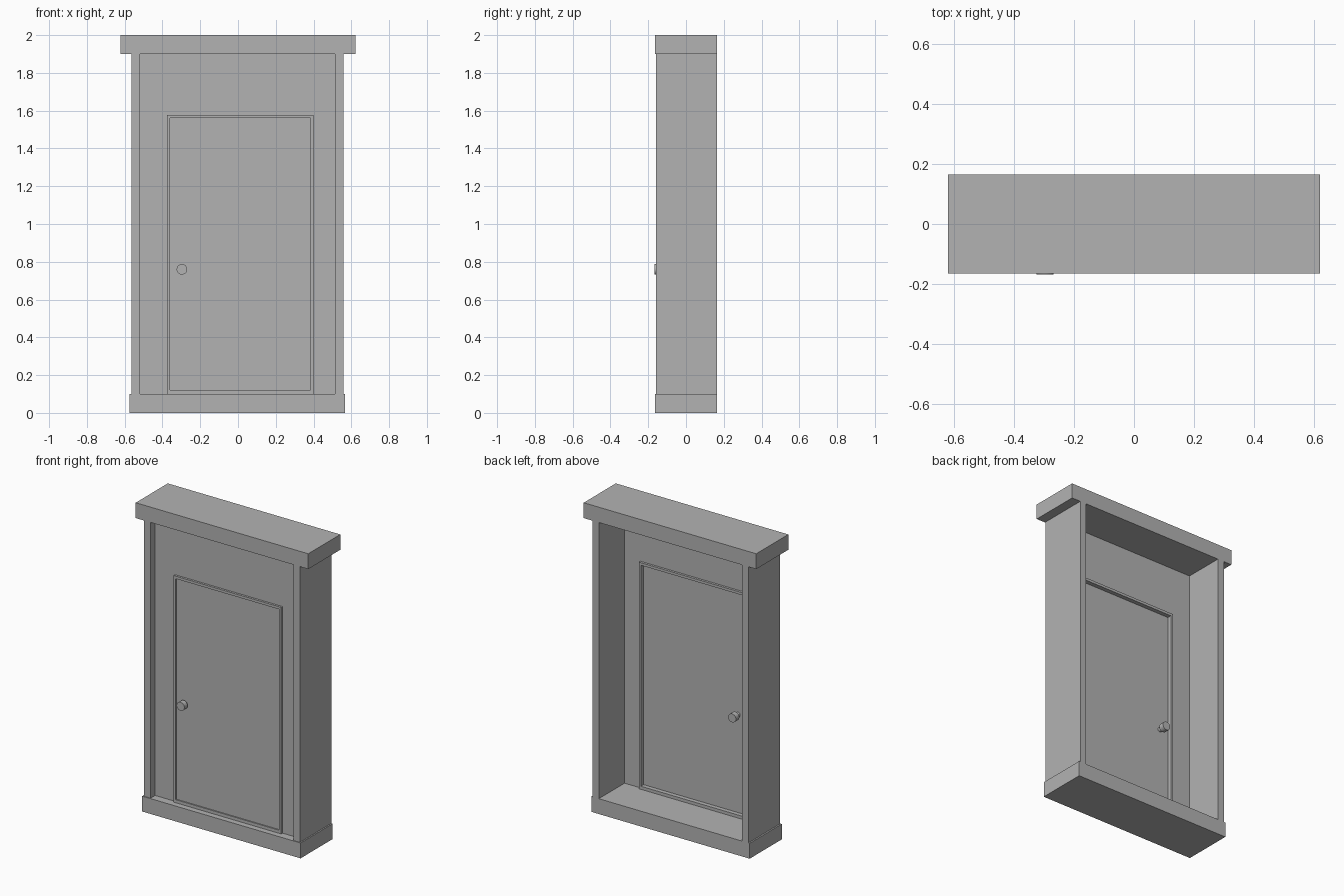
import bpy
import math

default = bpy.data.objects.get("Cube")
if default:
    bpy.data.objects.remove(default, do_unlink=True)

grey = bpy.data.materials.new("plain_grey")
grey.use_nodes = True
colour = (0.45, 0.45, 0.45, 1)
grey.diffuse_color = colour
grey.node_tree.nodes["Principled BSDF"].inputs["Base Color"].default_value = colour


def box(name, x, y, z):
    """Box from (low, high) pairs on each axis."""
    spans = (x, y, z)
    bpy.ops.mesh.primitive_cube_add(size=1, location=[(a + b) / 2 for a, b in spans])
    ob = bpy.context.object
    ob.name = name
    ob.scale = [b - a for a, b in spans]
    bpy.ops.object.transform_apply(location=False, rotation=False, scale=True)
    ob.data.materials.append(grey)


def rod(name, radius, y):
    """Round bar along y at the knob position."""
    bpy.ops.mesh.primitive_cylinder_add(
        vertices=24, radius=radius, depth=y[1] - y[0],
        location=(-0.297, sum(y) / 2, 0.76), rotation=(math.pi / 2, 0, 0))
    ob = bpy.context.object
    ob.name = name
    ob.data.materials.append(grey)
    bpy.ops.object.shade_smooth_by_angle(angle=math.radians(40))


# Surround: sill, lintel and deep side jambs
full = (-0.165, 0.165)
jamb_y = (-0.16, 0.165)
box("base_sill", (-0.575, 0.567), full, (0, 0.1))
box("top_lintel", (-0.622, 0.622), full, (1.9, 2))
box("right_jamb", (-0.565, -0.518), jamb_y, (0.1, 1.9))
box("left_jamb", (0.513, 0.558), jamb_y, (0.1, 1.9))

# Thin wall around the door opening
wall_y = (-0.113, -0.1)
box("wall_right", (-0.518, -0.375), wall_y, (0.1, 1.9))
box("wall_left", (0.4, 0.513), wall_y, (0.1, 1.9))
box("wall_top", (-0.375, 0.4), wall_y, (1.577, 1.9))

# Door frame strips
frame_y = (-0.127, -0.085)
box("frame_right", (-0.375, -0.36), frame_y, (0.1, 1.577))
box("frame_left", (0.385, 0.4), frame_y, (0.1, 1.577))
box("frame_top", (-0.36, 0.385), frame_y, (1.56, 1.577))
box("frame_bottom", (-0.36, 0.385), frame_y, (0.1, 0.12))

# Door leaf with a knob on each side
box("door", (-0.36, 0.385), (-0.119, -0.113), (0.12, 1.56))
rod("knob_spindle", 0.015, (-0.14, -0.075))
rod("front_knob", 0.028, (-0.168, -0.135))
rod("back_knob", 0.028, (-0.085, -0.05))
